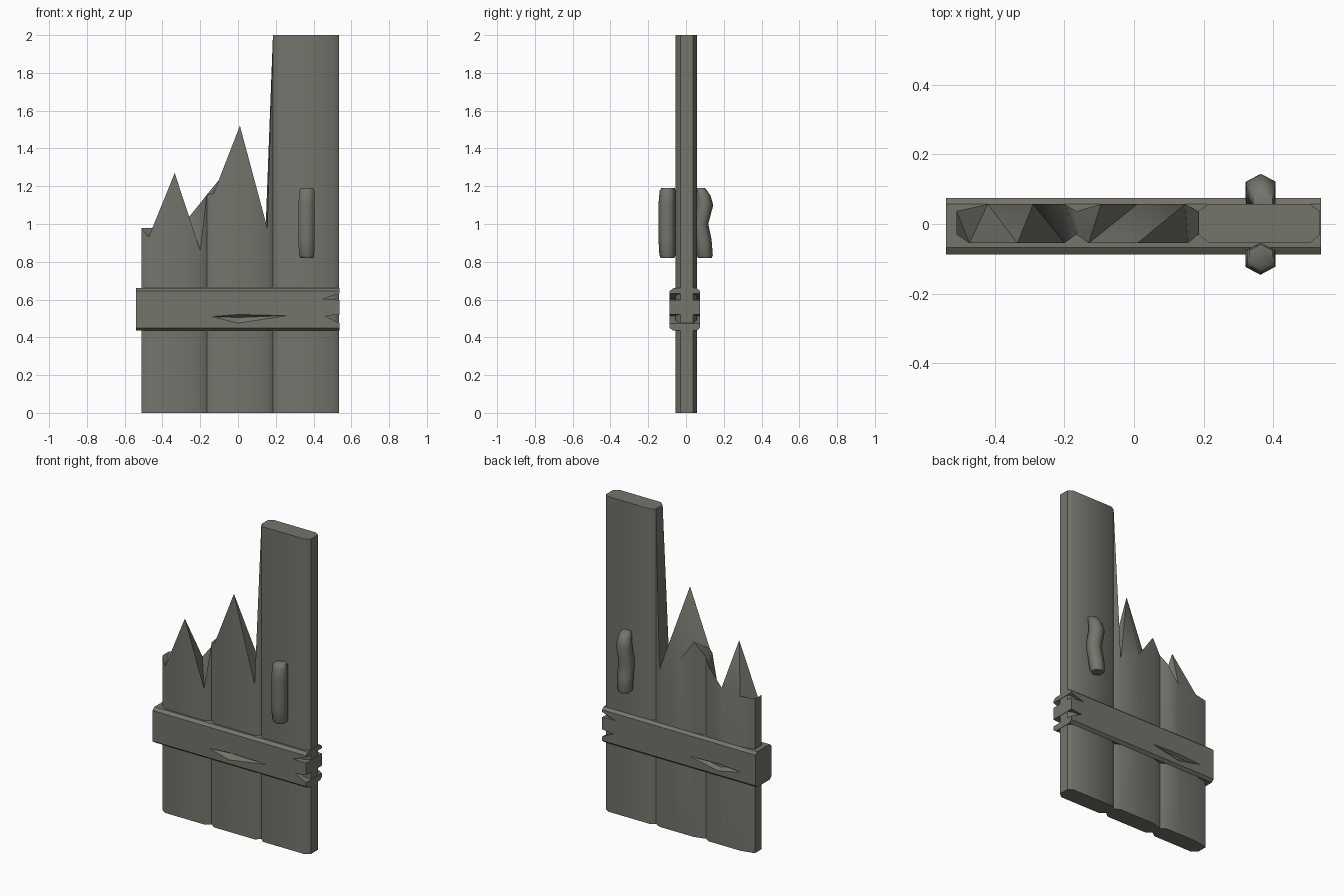
import bpy, bmesh
from math import cos, sin, pi, radians

if "Cube" in bpy.data.objects:
    bpy.data.objects.remove(bpy.data.objects["Cube"])

# Dark weathered wood
wood = bpy.data.materials.new("dark_wood")
wood.diffuse_color = (.178, .172, .148, 1)
wood.use_nodes = True
wood.node_tree.nodes["Principled BSDF"].inputs["Base Color"].default_value = wood.diffuse_color


def finish(bm, name):
    bmesh.ops.recalc_face_normals(bm, faces=bm.faces[:])
    me = bpy.data.meshes.new(name)
    bm.to_mesh(me)
    bm.free()
    me.materials.append(wood)
    ob = bpy.data.objects.new(name, me)
    bpy.context.collection.objects.link(ob)
    return ob


def smooth(ob, degrees):
    bpy.ops.object.select_all(action="DESELECT")
    ob.select_set(True)
    bpy.context.view_layer.objects.active = ob
    bpy.ops.object.shade_smooth_by_angle(angle=radians(degrees))


def plank(name, front, back, flip=False):
    """Upright board: front and back top edges run left to right, ends at z = 0."""
    bm = bmesh.new()
    f = [bm.verts.new(p) for p in front]
    b = [bm.verts.new(p) for p in back]
    low = {v: bm.verts.new((v.co.x, v.co.y, 0)) for v in f + b}
    loop = f + b[::-1]
    for i, v in enumerate(loop):
        w = loop[(i + 1) % len(loop)]
        bm.faces.new((v, w, low[w], low[v]))
    bm.faces.new([low[v] for v in loop])
    # splintered top as a strip of triangles
    for i in range(len(f) - 1):
        if flip:
            bm.faces.new((f[i], f[i + 1], b[i + 1]))
            bm.faces.new((f[i], b[i + 1], b[i]))
        else:
            bm.faces.new((f[i], f[i + 1], b[i]))
            bm.faces.new((f[i + 1], b[i + 1], b[i]))
    smooth(finish(bm, name), 45)


def hull(name, pts):
    bm = bmesh.new()
    for p in pts:
        bm.verts.new(p)
    bmesh.ops.convex_hull(bm, input=bm.verts[:])
    return finish(bm, name)


def cut(ob, cutter):
    m = ob.modifiers.new("cut", "BOOLEAN")
    m.operation, m.solver, m.object = "DIFFERENCE", "EXACT", cutter
    cutter.hide_render = True
    bpy.context.view_layer.objects.active = ob
    bpy.ops.object.modifier_apply(modifier=m.name)
    bpy.data.objects.remove(cutter)


def handle(name, rings):
    """Six-sided grip lofted through rings of (z, x, y, radius)."""
    bm = bmesh.new()
    loops = [[bm.verts.new((x + r * 1.08 * cos(pi / 6 + k * pi / 3),
                            y + r * sin(pi / 6 + k * pi / 3), z)) for k in range(6)]
             for z, x, y, r in rings]
    for a, c in zip(loops, loops[1:]):
        for k in range(6):
            bm.faces.new((a[k], a[(k + 1) % 6], c[(k + 1) % 6], c[k]))
    bm.faces.new(loops[0])
    bm.faces.new(loops[-1])
    smooth(finish(bm, name), 64)


F, B, FI, BI = -.055, .057, -.03, .037   # board faces and chamfer depths

# Three boards: two snapped off, one whole
plank("left_board",
      [(-.51, FI, .98), (-.473, F, .93), (-.335, F, 1.27), (-.2, F, .86), (-.165, FI, 1.15)],
      [(-.51, BI, .98), (-.42, B, .98), (-.29, B, 1.0), (-.2, B, 1.11), (-.165, BI, 1.155)])
plank("middle_board",
      [(-.165, FI, 1.155), (-.13, F, 1.16), (.01, F, 1.52), (.155, F, .98), (.185, FI, 2)],
      [(-.165, BI, 1.155), (-.095, B, 1.24), (.01, B, 1.09), (.147, B, 1.0), (.185, BI, 2)],
      flip=True)
plank("right_board",
      [(.185, FI, 2), (.215, F, 2), (.505, F, 2), (.535, FI, 2)],
      [(.185, BI, 2), (.215, B, 2), (.505, B, 2), (.535, BI, 2)])

# Cross brace with chamfered long edges
prof = [(-.087, .45), (-.067, .435), (.057, .435), (.075, .45),
        (.075, .645), (.057, .66), (-.067, .66), (-.087, .645)]
brace = hull("cross_brace", [(x, y, z) for x in (-.54, .537) for y, z in prof])

# Splits in the right end of the brace
for tip, lo, hi in (((.445, .602), .598, .632), ((.46, .513), .474, .521)):
    tri = [tip, (.5375, lo), (.5375, hi), (.56, lo), (.56, hi)]
    cut(brace, hull("end_split_cutter", [(x, y, z) for x, z in tri for y in (-.2, .2)]))

# Long cracks on front and back of the brace
for y, s, x0, xm, x1 in ((-.087, -1, -.14, 0, .26), (.075, 1, -.44, -.28, -.08)):
    rim = [(x0, .51), (xm, .475), (x1, .515), (xm, .521)]
    pts = [(x, y + s * d, z) for x, z in rim for d in (0, .02)]
    cut(brace, hull("crack_cutter", pts + [(xm, y - s * .028, .505)]))

# Grips on both faces
handle("front_handle", [(.82, .365, -.098, .036), (.835, .363, -.098, .043), (.92, .363, -.1, .046),
                        (1.1, .363, -.1, .046), (1.175, .365, -.097, .043), (1.19, .365, -.095, .036)])
handle("back_handle", [(.82, .36, .1, .036), (.835, .36, .099, .043), (.92, .363, .09, .045),
                       (1.0, .365, .073, .045), (1.1, .365, .099, .045),
                       (1.15, .368, .09, .04), (1.19, .37, .072, .03)])
